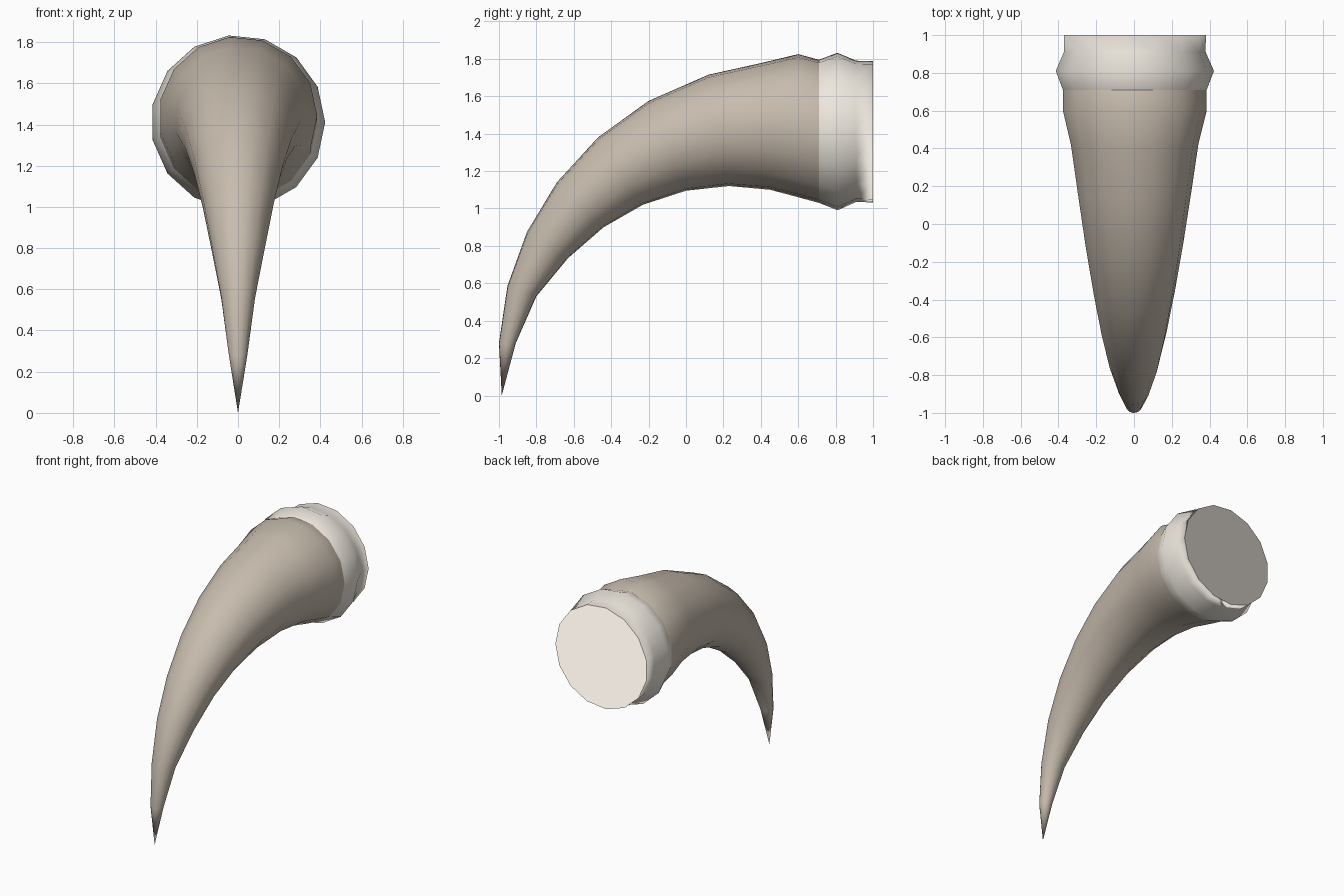
import bpy, bmesh, math
from mathutils import Vector

if "Cube" in bpy.data.objects:
    bpy.data.objects.remove(bpy.data.objects["Cube"])

SIDES = 15


def material(name, color):
    m = bpy.data.materials.new(name)
    m.diffuse_color = (*color, 1)
    m.use_nodes = True
    m.node_tree.nodes["Principled BSDF"].inputs["Base Color"].default_value = m.diffuse_color
    return m


def loft(name, pairs, mat, tip=None, inset=None):
    """Skin round rings given as (top y, top z, bottom y, bottom z)."""
    bm = bmesh.new()
    rings = []
    for ty, tz, by, bz in pairs:
        top, bot = Vector((0, ty, tz)), Vector((0, by, bz))
        c, u = (top + bot) / 2, (top - bot) / 2 / 0.9945
        ring = []
        for k in range(SIDES):
            a = math.tau * k / SIDES
            ring.append(bm.verts.new(c + Vector((u.length * math.cos(a), 0, 0)) + u * math.sin(a)))
        rings.append(ring)
    for r0, r1 in zip(rings, rings[1:]):
        for k in range(SIDES):
            n = (k + 1) % SIDES
            bm.faces.new((r0[k], r0[n], r1[n], r1[k]))
    if tip:
        t = bm.verts.new(tip)
        for k in range(SIDES):
            bm.faces.new((rings[0][k], t, rings[0][(k + 1) % SIDES]))
    if inset:
        cap = bm.faces.new(rings[-1])
        bmesh.ops.inset_region(bm, faces=[cap], thickness=inset)
    bmesh.ops.recalc_face_normals(bm, faces=bm.faces)
    for f in bm.faces:
        f.smooth = True
    me = bpy.data.meshes.new(name)
    bm.to_mesh(me)
    bm.free()
    me.materials.append(mat)
    ob = bpy.data.objects.new(name, me)
    bpy.context.collection.objects.link(ob)
    return ob


# Curved, tapering horn
loft("horn", [
    (-1.0, 0.28, -0.91, 0.28),
    (-0.955, 0.585, -0.80, 0.53),
    (-0.85, 0.875, -0.63, 0.735),
    (-0.69, 1.14, -0.44, 0.90),
    (-0.47, 1.38, -0.23, 1.02),
    (-0.20, 1.575, 0.0, 1.095),
    (0.12, 1.715, 0.23, 1.12),
    (0.40, 1.777, 0.45, 1.10),
    (0.60, 1.825, 0.60, 1.06),
    (0.71, 1.795, 0.71, 1.03),
], material("horn_tan", (0.57, 0.50, 0.42)), tip=(0, -0.985, 0))

# Bulging pale collar with a closed end
loft("collar", [
    (0.71, 1.795, 0.71, 1.03),
    (0.81, 1.832, 0.81, 0.99),
    (0.91, 1.79, 0.91, 1.035),
    (1.0, 1.788, 1.0, 1.032),
], material("collar_cream", (0.85, 0.80, 0.73)), inset=0.09)
